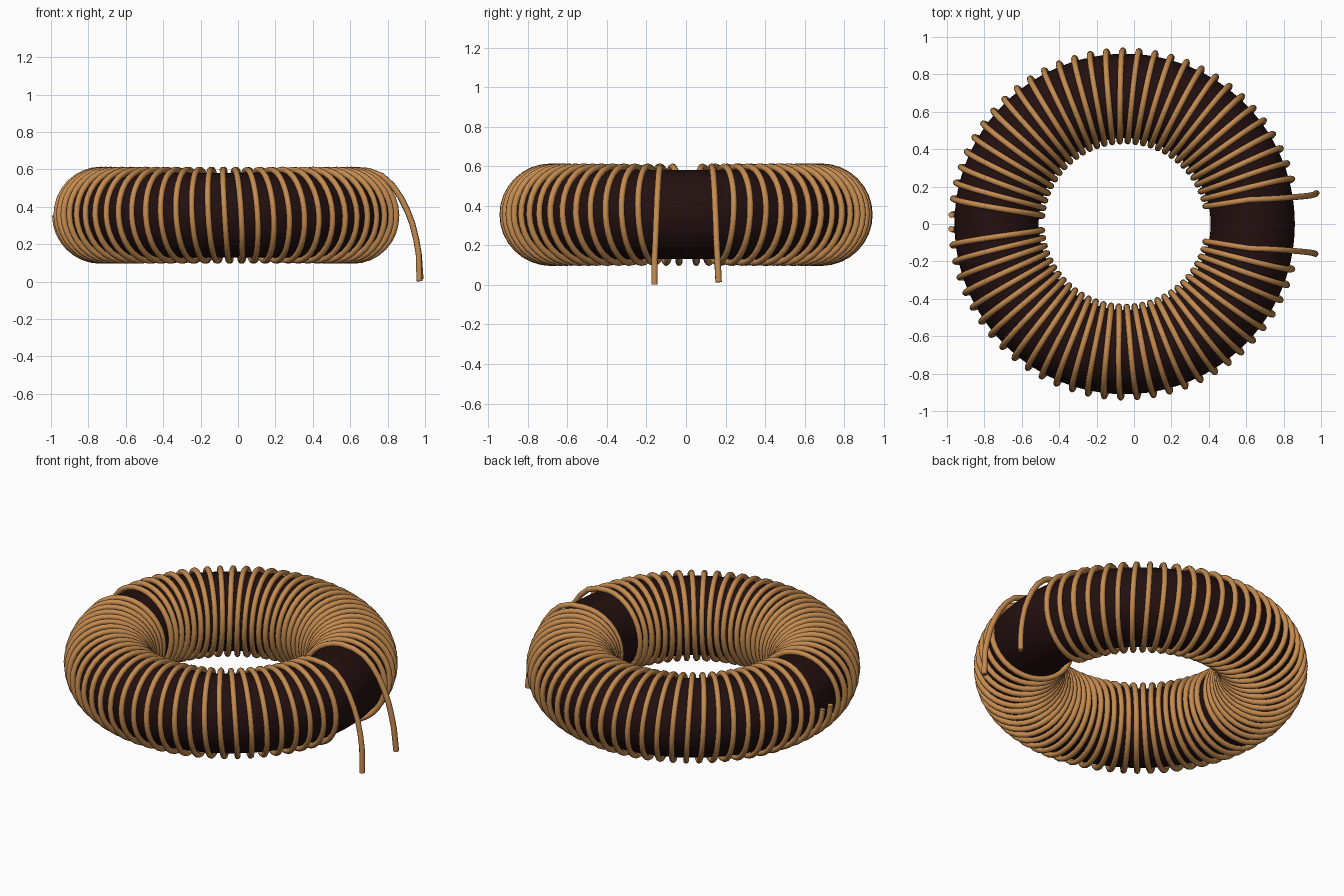
import bpy
from math import sin, cos, pi, radians

cube = bpy.data.objects.get("Cube")
if cube:
    bpy.data.objects.remove(cube, do_unlink=True)

CENTRE_X, CENTRE_Z = -0.05, 0.355
RING_R, CORE_R = 0.685, 0.225
COIL_R, WIRE_R = 0.243, 0.0165
TURNS, STEPS = 30.75, 32


def material(name, rgb, roughness):
    mat = bpy.data.materials.new(name)
    mat.use_nodes = True
    bsdf = mat.node_tree.nodes["Principled BSDF"]
    bsdf.inputs["Base Color"].default_value = (*rgb, 1)
    bsdf.inputs["Roughness"].default_value = roughness
    mat.diffuse_color = (*rgb, 1)
    return mat


core_mat = material("dark brown ferrite", (0.017, 0.005, 0.005), 0.6)
wire_mat = material("copper", (0.56, 0.26, 0.08), 0.5)

# Ferrite core
bpy.ops.mesh.primitive_torus_add(
    major_radius=RING_R, minor_radius=CORE_R, major_segments=96,
    minor_segments=40, location=(CENTRE_X, 0, CENTRE_Z))
core = bpy.context.object
core.name = "core_ring"
core.data.materials.append(core_mat)
bpy.ops.object.shade_smooth()


def winding(name, side, end_angle, lead_end):
    """Half of the coil: a lead dropping to the ground, then a helix round the core."""
    points = [lead_end, (0.966, 0.158, 0.15), (0.952, 0.154, 0.23),
              (0.932, 0.151, 0.31), (0.905, 0.148, 0.38), (0.87, 0.145, 0.45),
              (0.825, 0.141, 0.515), (0.77, 0.137, 0.565), (0.70, 0.133, 0.592)]
    start = radians(11)
    count = int(TURNS * STEPS)
    for i in range(count + 1):
        theta = start + (radians(end_angle) - start) * i / count
        phi = pi / 2 + 2 * pi * i / STEPS
        r = RING_R + COIL_R * cos(phi)
        points.append((CENTRE_X + r * cos(theta), r * sin(theta),
                       CENTRE_Z + COIL_R * sin(phi)))
    curve = bpy.data.curves.new(name, "CURVE")
    curve.dimensions = "3D"
    curve.bevel_depth = WIRE_R
    curve.bevel_resolution = 2
    curve.use_fill_caps = True
    spline = curve.splines.new("POLY")
    spline.points.add(len(points) - 1)
    for p, (x, y, z) in zip(spline.points, points):
        p.co = (x, y * side, z, 1)
    spline.use_smooth = True
    curve.materials.append(wire_mat)
    obj = bpy.data.objects.new(name, curve)
    bpy.context.collection.objects.link(obj)


# Copper windings, one for each half of the ring
winding("back_winding", 1, 177.0, (0.976, 0.165, 0.014))
winding("front_winding", -1, 178.4, (0.97, 0.16, 0.002))
